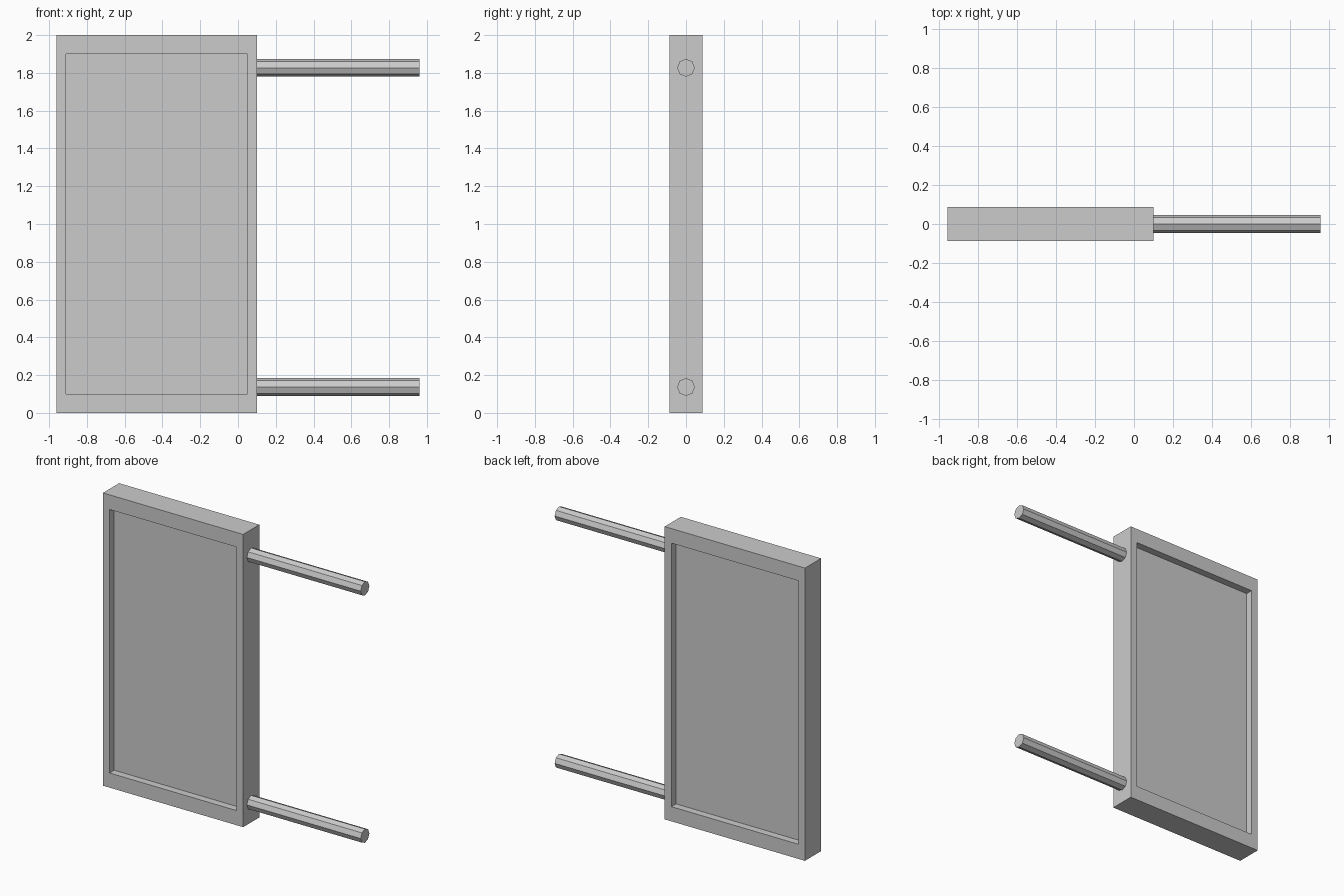
import bpy, bmesh, math
from mathutils import Vector

if "Cube" in bpy.data.objects:
    bpy.data.objects.remove(bpy.data.objects["Cube"])

X0, X1, XEND = -0.96, 0.10, 0.96
HALF_Y, HEIGHT = 0.087, 2.0
MARGIN_X, MARGIN_Z, RECESS = 0.05, 0.10, 0.05
ROD_R, ROD_ZS = 0.047, (0.137, 1.827)


def finish(bm, name):
    bmesh.ops.recalc_face_normals(bm, faces=bm.faces)
    mesh = bpy.data.meshes.new(name)
    bm.to_mesh(mesh)
    bm.free()
    obj = bpy.data.objects.new(name, mesh)
    bpy.context.collection.objects.link(obj)
    return obj


# Framed panel: a box with a rectangular recess on the front and the back
cx, cz = (X0 + X1) / 2, HEIGHT / 2
bm = bmesh.new()
bmesh.ops.create_cube(bm, size=1)
for v in bm.verts:
    v.co = Vector((cx + v.co.x * (X1 - X0), v.co.y * 2 * HALF_Y, cz + v.co.z * HEIGHT))
bm.normal_update()


def pull_in(face):
    bmesh.ops.inset_region(bm, faces=[face], thickness=0.02)
    return face.verts


for face in [f for f in bm.faces if abs(f.normal.y) > 0.9]:
    side = math.copysign(1, face.normal.y)
    # rim, then recessed floor
    for depth in (0, RECESS):
        for v in pull_in(face):
            v.co = Vector((cx + math.copysign((X1 - X0) / 2 - MARGIN_X, v.co.x - cx),
                           side * (HALF_Y - depth),
                           cz + math.copysign(HEIGHT / 2 - MARGIN_Z, v.co.z - cz)))
finish(bm, "framed_panel")

# Octagonal rods sticking out of the right edge
for name, z in zip(("lower_rod", "upper_rod"), ROD_ZS):
    start = X1 - 0.01
    bm = bmesh.new()
    bmesh.ops.create_cone(bm, cap_ends=True, segments=8, radius1=ROD_R,
                          radius2=ROD_R, depth=XEND - start)
    rod = finish(bm, name)
    rod.rotation_euler = (0, math.pi / 2, 0)
    rod.location = ((start + XEND) / 2, 0, z)
